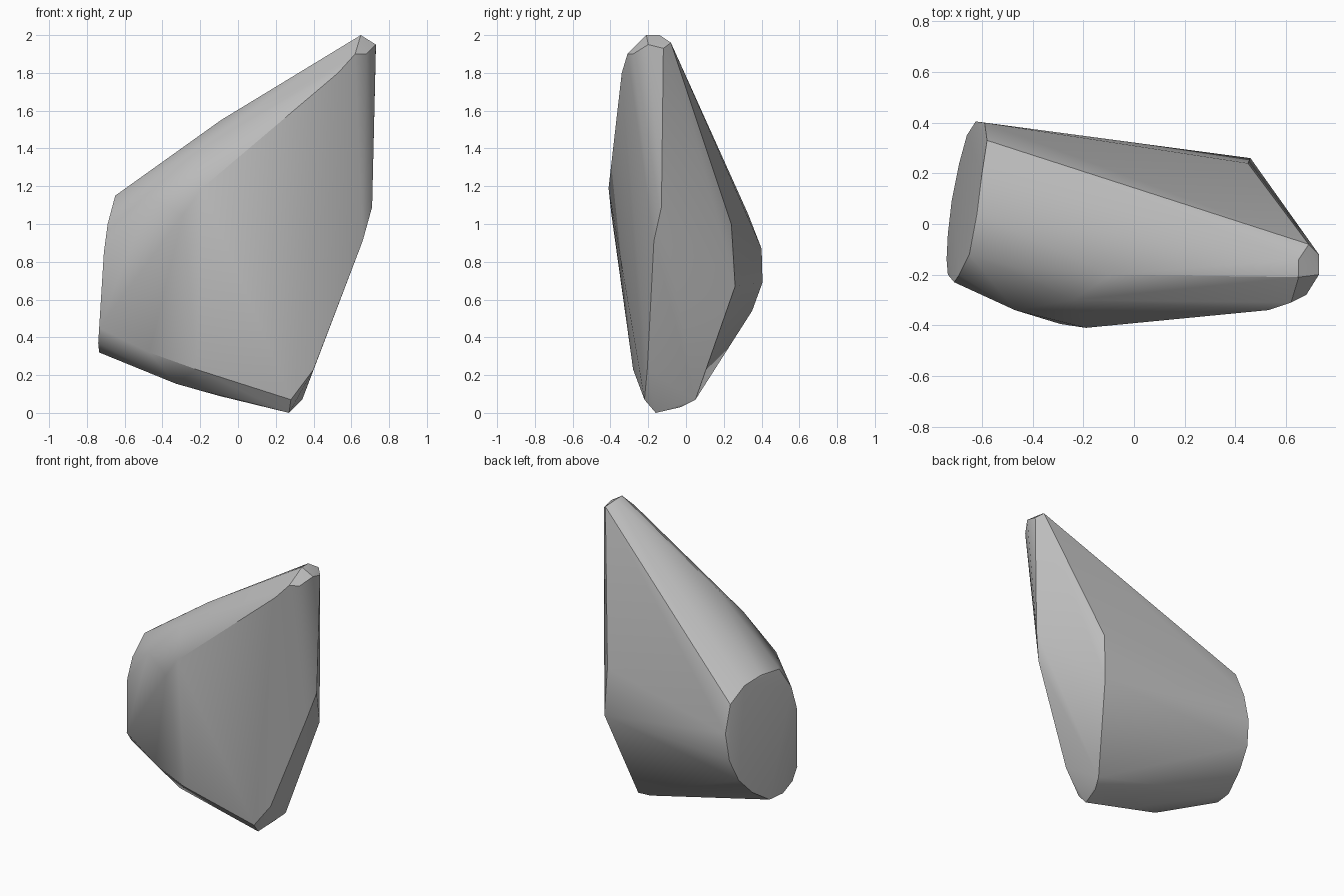
import bpy, bmesh, math
from mathutils import Vector

# Remove the default object
default_cube = bpy.data.objects.get("Cube")
if default_cube:
    bpy.data.objects.remove(default_cube, do_unlink=True)


def make_material(name, color):
    material = bpy.data.materials.new(name)
    material.use_nodes = True
    material.diffuse_color = color
    shader = next(n for n in material.node_tree.nodes if n.type == 'BSDF_PRINCIPLED')
    shader.inputs["Base Color"].default_value = color
    return material


def hull_object(name, outlines, material, smooth_angle):
    """Wrap a convex skin around corner outlines given in hundredths of a unit."""
    bm = bmesh.new()
    for outline in outlines:
        for corner in outline:
            bm.verts.new(Vector(corner) / 100)
    result = bmesh.ops.convex_hull(bm, input=bm.verts[:])
    # Corners swallowed by the skin are dropped
    bmesh.ops.delete(bm, geom=[v for v in bm.verts if not v.link_faces], context='VERTS')
    # Merge nearly flat neighbouring triangles into clean facets
    bmesh.ops.dissolve_limit(bm, angle_limit=math.radians(1.5),
                             verts=bm.verts[:], edges=bm.edges[:])
    bmesh.ops.recalc_face_normals(bm, faces=bm.faces[:])
    mesh = bpy.data.meshes.new(name)
    bm.to_mesh(mesh)
    bm.free()
    mesh.materials.append(material)
    obj = bpy.data.objects.new(name, mesh)
    bpy.context.collection.objects.link(obj)
    bpy.ops.object.select_all(action='DESELECT')
    bpy.context.view_layer.objects.active = obj
    obj.select_set(True)
    bpy.ops.object.shade_smooth_by_angle(angle=smooth_angle)
    return obj


# Oval cut end of the stone
oval_end = [(-59, 40, 87), (-58, 33, 105), (-60, 20, 114), (-62, 4, 116),
            (-65, -12, 115), (-69, -20, 100), (-71, -23, 85), (-73.5, -20, 45),
            (-74, -14, 37), (-73.5, -4, 32), (-72, 9, 32), (-69, 24, 42),
            (-66, 35, 54), (-62.5, 40.5, 69)]

# Blunt tip at the top
tip = [(65, -21, 200), (65, -14, 200), (69, -8, 196), (73, -12, 193),
       (73, -20, 195), (68, -28, 190), (62, -31, 190), (53, -34, 180)]

# Rim of the flat side panel, from the tip down and back up
side_panel = [(71, -13, 109), (66, -17, 91), (40, -20.5, 23), (28, -22, 7),
              (27, -16, 0), (30, -3, 3), (34, 5, 7), (46, 26, 67), (45, 24, 100)]

# Ridge along the top and the bulge of the front face
front_ridge = [(-47, -17, 127), (-9, -20, 155), (-24, -30, 138),
               (-47, -34, 114), (-19, -41, 119), (-29, -39.5, 105)]

# Rounded lower edge
lower_edge = [(-47, -26, 32), (-22, -28, 23), (-33, -18, 15.5), (-10, -14, 9)]

stone_grey = make_material("stone grey", (0.5, 0.5, 0.5, 1))
hull_object("stone_shard", [oval_end, tip, side_panel, front_ridge, lower_edge],
            stone_grey, math.radians(30))
